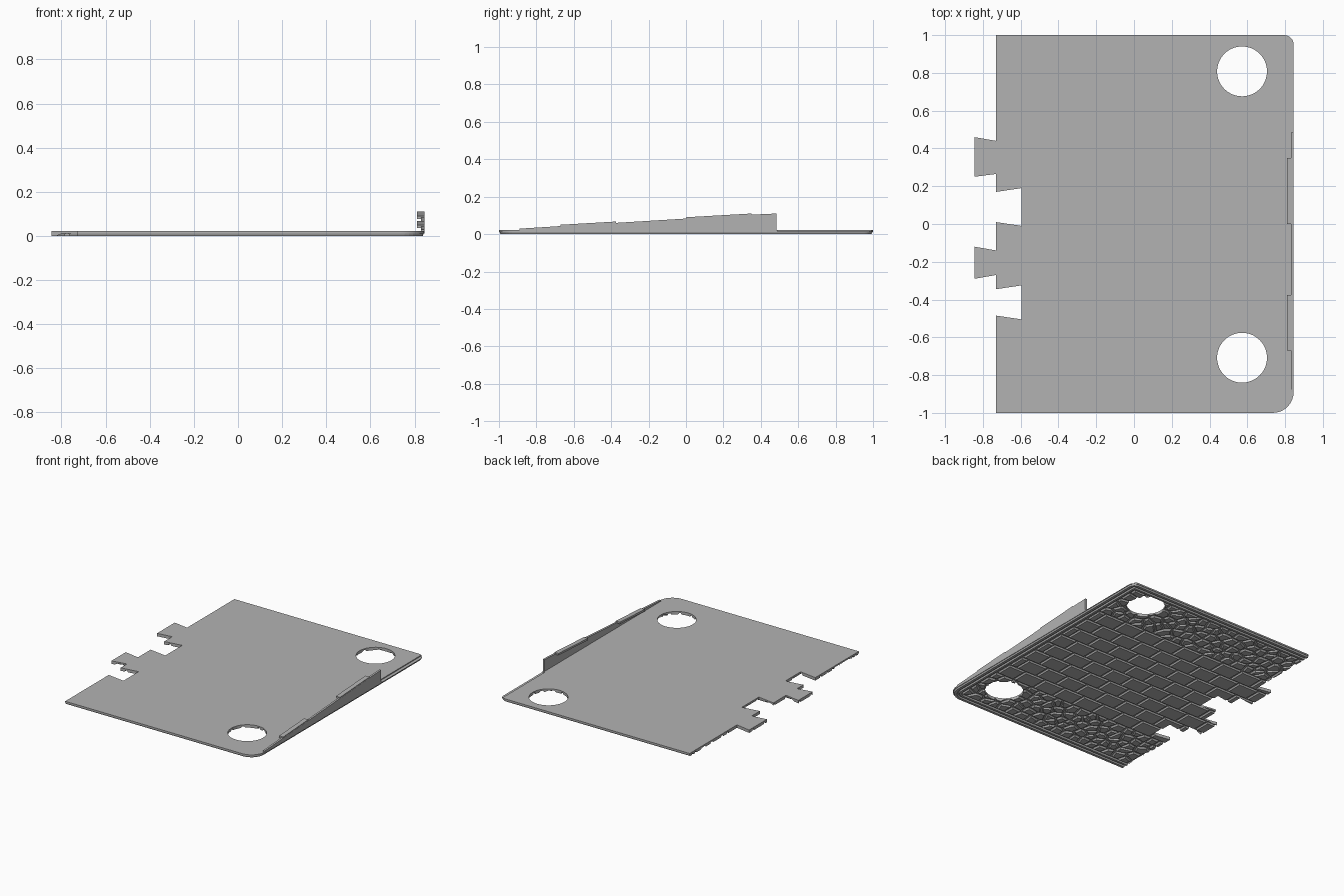
import bpy, bmesh, math, random
from mathutils import Vector

if "Cube" in bpy.data.objects:
    bpy.data.objects.remove(bpy.data.objects["Cube"], do_unlink=True)
random.seed(4)

grey = bpy.data.materials.new("stone grey")
grey.use_nodes = True
grey.diffuse_color = (0.45, 0.45, 0.45, 1)
grey.node_tree.nodes["Principled BSDF"].inputs["Base Color"].default_value = grey.diffuse_color

LEFT, RIGHT, SEAM = -0.73, 0.845, 0.011


def finish(bm, name):
    bmesh.ops.recalc_face_normals(bm, faces=bm.faces)
    mesh = bpy.data.meshes.new(name)
    bm.to_mesh(mesh)
    bm.free()
    mesh.materials.append(grey)
    ob = bpy.data.objects.new(name, mesh)
    bpy.context.collection.objects.link(ob)
    return ob


def loft(bm, lower, upper):
    """Closed solid between two matching rings of points."""
    a = [bm.verts.new(p) for p in lower]
    b = [bm.verts.new(p) for p in upper]
    bm.faces.new(a[::-1])
    bm.faces.new(b)
    for i in range(len(a)):
        j = (i + 1) % len(a)
        bm.faces.new((a[i], a[j], b[j], b[i]))


def prism(bm, outline, z0, z1):
    loft(bm, [(x, y, z0) for x, y in outline], [(x, y, z1) for x, y in outline])


def stone(bm, poly, taper=0.008):
    """Tile on the underside with chamfered sides."""
    pts = [Vector(p) for p in poly]
    mid = sum(pts, Vector((0, 0))) / len(pts)
    low = [p + (mid - p).normalized() * min(taper, (mid - p).length * 0.4) for p in pts]
    loft(bm, [(p.x, p.y, 0) for p in low], [(p.x, p.y, SEAM + 0.002) for p in pts])


def boolean(ob, cutter, operation):
    mod = ob.modifiers.new("cut", 'BOOLEAN')
    mod.operation, mod.solver, mod.object = operation, 'EXACT', cutter
    bpy.context.view_layer.objects.active = ob
    bpy.ops.object.modifier_apply(modifier=mod.name)


def edge_path(d):
    """Front, outer side and back edges, moved inward by d."""
    pts = [(LEFT, -1 + d)]
    for sign, radius, start in ((-1, 0.11, -90), (1, 0.05, 0)):
        r = max(radius, d + 0.005)
        for k in range(9):
            a = math.radians(start + k * 11.25)
            pts.append((RIGHT - r + (r - d) * math.cos(a),
                        sign * (1 - r) + (r - d) * math.sin(a)))
    return pts + [(LEFT, 1 - d)]


# Outline with interlocking tabs and sockets
tabs = [(LEFT, .44), (-.845, .46), (-.845, .25), (LEFT, .265), (LEFT, .17), (-.595, .19),
        (-.595, -.01), (LEFT, .01), (LEFT, -.14), (-.845, -.12), (-.845, -.29),
        (LEFT, -.27), (LEFT, -.345), (-.595, -.325), (-.595, -.505), (LEFT, -.485)]
outline = edge_path(0) + tabs

bm = bmesh.new()
prism(bm, outline, SEAM, 0.022)
plate = finish(bm, "base_plate")

bm = bmesh.new()
prism(bm, outline, -0.05, 0.05)
trim = finish(bm, "trim_helper")

# Round holes
bm = bmesh.new()
for y in (0.808, -0.708):
    ring = [(0.572 + 0.132 * math.cos(k * math.tau / 64),
             y + 0.132 * math.sin(k * math.tau / 64)) for k in range(64)]
    prism(bm, ring, -0.1, 0.1)
holes = finish(bm, "hole_helper")

# Lowered ledge along the back part of the outer edge
bm = bmesh.new()
prism(bm, [(.822, .49), (.9, .49), (.9, 1.1), (.822, 1.1)], 0.015, 0.1)
ledge = finish(bm, "ledge_helper")

boolean(plate, holes, 'DIFFERENCE')
boolean(plate, ledge, 'DIFFERENCE')
boolean(trim, holes, 'DIFFERENCE')

# Raised double rim under the three plain edges
bm = bmesh.new()
for outer, inner in ((0.003, 0.032), (0.04, 0.066)):
    bevel = 0.005
    low = edge_path(outer + bevel) + edge_path(inner - bevel)[::-1]
    top = edge_path(outer) + edge_path(inner)[::-1]
    loft(bm, [(x, y, 0) for x, y in low], [(x, y, SEAM + 0.002) for x, y in top])
rim = finish(bm, "underside_rim")

# Paving bricks in staggered courses
bm = bmesh.new()
length, width, gap, limit = 0.175, 0.1375, 0.006, 0.77
for row in range(8):
    y = -0.55 + row * width
    x = -0.95 - (row % 2) * length / 2
    while x < limit - 0.02:
        end = min(x + length, limit)
        stone(bm, [(x + gap, y + gap), (end - gap, y + gap),
                   (end - gap, y + width - gap), (x + gap, y + width - gap)])
        x += length
bricks = finish(bm, "paving_bricks")


def clip(poly, point, normal):
    """Keep the part of a polygon behind a line."""
    out = []
    for i, p in enumerate(poly):
        q = poly[(i + 1) % len(poly)]
        dp, dq = (p - point).dot(normal), (q - point).dot(normal)
        if dp <= 0:
            out.append(p)
        if dp * dq < 0:
            out.append(p.lerp(q, dp / (dp - dq)))
    return out


# Irregular cobbles in the two outer bands
bm = bmesh.new()
cell = 0.078
for y0, y1 in ((-0.928, -0.555), (0.555, 0.928)):
    sites = [Vector((-0.79 + (i + random.uniform(.12, .88)) * cell,
                     y0 + (j + random.uniform(.12, .88)) * (y1 - y0) / 5))
             for i in range(20) for j in range(5)]
    for s in sites:
        poly = [Vector(p) for p in ((-.79, y0), (limit, y0), (limit, y1), (-.79, y1))]
        for o in sites:
            if o is not s and (o - s).length < 0.35 and poly:
                n = (o - s).normalized()
                poly = clip(poly, (s + o) / 2 - n * 0.005, n)
        if len(poly) > 2:
            stone(bm, poly, 0.012)
cobbles = finish(bm, "cobble_bands")

for part in (rim, bricks, cobbles):
    boolean(part, trim, 'INTERSECT')
for helper in (trim, holes, ledge):
    bpy.data.objects.remove(helper, do_unlink=True)


def side_solid(name, profile, x0, x1):
    bm = bmesh.new()
    loft(bm, [(x0, y, z) for y, z in profile], [(x1, y, z) for y, z in profile])
    return finish(bm, name)


# Sloping side wall
side_solid("side_wall", [(-.89, .014), (.485, .014), (.485, .11), (.35, .104), (0, .083),
                         (-.375, .06), (-.67, .043), (-.89, .029)], 0.83, RIGHT)

# Flanges along the wall top
for name, ya, za, yb, zb in (("front_flange", -.67, .05, -.375, .067),
                             ("rear_flange", 0, .09, .35, .11)):
    side_solid(name, [(ya, za - .014), (yb, zb - .014), (yb, zb), (ya, za)], 0.81, RIGHT - 0.001)

# Smooth hole walls and rounded corners
bpy.ops.object.select_all(action='DESELECT')
plate.select_set(True)
bpy.context.view_layer.objects.active = plate
bpy.ops.object.shade_smooth_by_angle(angle=math.radians(30))
